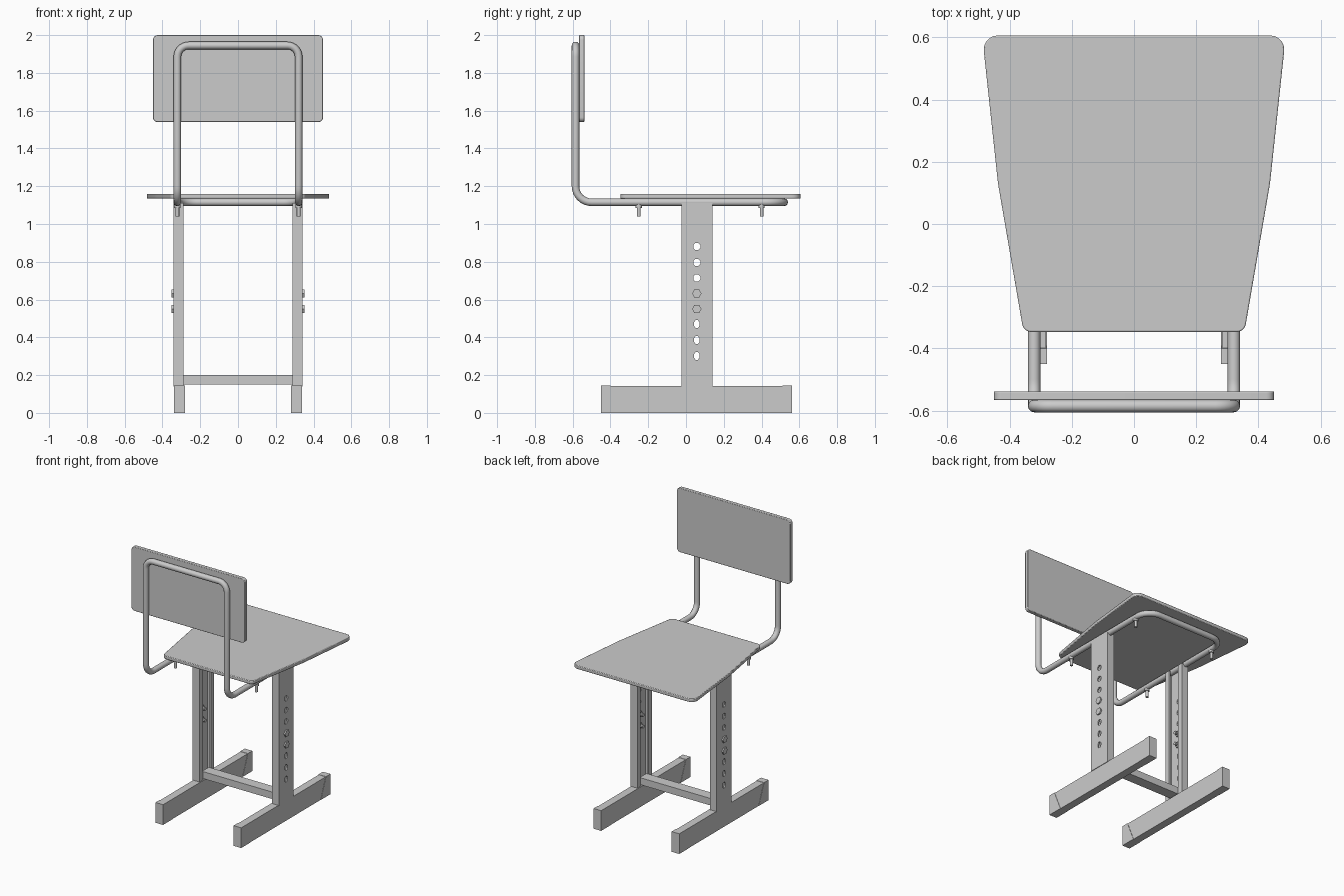
import bpy, bmesh
from math import pi, cos, sin, tan
from mathutils import Vector

if "Cube" in bpy.data.objects:
    bpy.data.objects.remove(bpy.data.objects["Cube"])


def fillet(points, n=5):
    """Round the corners of a closed path given as (point, radius)."""
    out = []
    for i, (p, r) in enumerate(points):
        p = Vector(p)
        if r == 0:
            out.append(p)
            continue
        a = (Vector(points[i - 1][0]) - p).normalized()
        b = (Vector(points[(i + 1) % len(points)][0]) - p).normalized()
        half = a.angle(b) / 2
        start, end = p + a * r / tan(half), p + b * r / tan(half)
        centre = p + (a + b).normalized() * r / sin(half)
        for k in range(n + 1):
            d = (start - centre).normalized().slerp((end - centre).normalized(), k / n)
            out.append(centre + d * r)
    return out


def place(axis, u, v, t):
    return {'x': (t, u, v), 'y': (u, t, v), 'z': (u, v, t)}[axis]


def prism(name, axis, pieces, mirror=None):
    """Extrude outlines along an axis; each piece is (outline, from, to)."""
    bm = bmesh.new()
    for outline, a, b in pieces:
        face = bm.faces.new([bm.verts.new(place(axis, p[0], p[1], a)) for p in outline])
        new = bmesh.ops.extrude_face_region(bm, geom=[face])['geom']
        verts = [g for g in new if isinstance(g, bmesh.types.BMVert)]
        bmesh.ops.translate(bm, verts=verts, vec=place(axis, 0, 0, b - a))
    bmesh.ops.recalc_face_normals(bm, faces=bm.faces)
    mesh = bpy.data.meshes.new(name)
    bm.to_mesh(mesh)
    bm.free()
    obj = bpy.data.objects.new(name, mesh)
    bpy.context.collection.objects.link(obj)
    if mirror:
        add_mirror(obj, mirror)
    return obj


def add_mirror(obj, axes):
    mod = obj.modifiers.new("mirror", 'MIRROR')
    mod.use_axis = ['x' in axes, 'y' in axes, 'z' in axes]
    mod.use_clip = False
    mod.use_mirror_merge = False


def rect(u0, u1, v0, v1):
    return [(u0, v0), (u1, v0), (u1, v1), (u0, v1)]


def ring(u, v, ru, rv, n, turn=0.0):
    return [(u + ru * cos(turn + 2 * pi * k / n), v + rv * sin(turn + 2 * pi * k / n)) for k in range(n)]


def soften(obj, width):
    mod = obj.modifiers.new("edge", 'BEVEL')
    mod.width, mod.segments, mod.limit_method = width, 2, 'ANGLE'
    mod.angle_limit = 1.0


# Seat: tapered board with rounded corners
half = [((0.355, -0.347), 0.03), ((0.437, 0.13), 0.6), ((0.488, 0.606), 0.045)]
other = [((-p[0], p[1]), r) for p, r in reversed(half)]
outline = [(p.x, p.y) for p in fillet([(Vector((*p, 0)), r) for p, r in half + other])]
soften(prism("seat", 'z', [(outline, 1.135, 1.16)]), 0.004)

# Backrest board
corners = [((-0.45, 1.54), 0.025), ((0.45, 1.54), 0.025), ((0.45, 2.0), 0.025), ((-0.45, 2.0), 0.025)]
outline = [(p.x, p.y) for p in fillet([(Vector((*p, 0)), r) for p, r in corners])]
soften(prism("backrest", 'y', [(outline, -0.566, -0.538)]), 0.003)

# Bent tube carrying the seat and backrest
X, Y0, Y1, Z0, Z1 = 0.321, -0.585, 0.52, 1.115, 1.945
path = fillet([((-X, Y0, Z1), 0.06), ((X, Y0, Z1), 0.06), ((X, Y0, Z0), 0.085),
               ((X, Y1, Z0), 0.1), ((-X, Y1, Z0), 0.1), ((-X, Y0, Z0), 0.085)], 8)
curve = bpy.data.curves.new("tube_frame", 'CURVE')
curve.dimensions = '3D'
curve.bevel_depth, curve.bevel_resolution = 0.02, 4
spline = curve.splines.new('POLY')
spline.points.add(len(path) - 1)
for point, p in zip(spline.points, path):
    point.co = (*p, 1)
spline.use_cyclic_u = True
bpy.context.collection.objects.link(bpy.data.objects.new("tube_frame", curve))

# Lipped channel columns, open towards the middle
xo, xi, ya, yb, w = 0.342, 0.288, -0.025, 0.14, 0.01
channel = [(xo, ya), (xo, yb), (xi, yb), (xi, 0.103), (xi + w, 0.103), (xi + w, yb - w),
           (xo - w, yb - w), (xo - w, ya + w), (xi + w, ya + w), (xi + w, 0.012), (xi, 0.012), (xi, ya)]
column = prism("columns", 'z', [(channel, 0.14, 1.112)])

# Row of height adjustment holes
yc = 0.057
holes = [(ring(yc, z, 0.02, 0.02, 8, pi / 8), 0.31, 0.36) for z in (0.88, 0.797, 0.715)]
holes += [(ring(yc, z, 0.016, 0.023, 8, pi / 8), 0.31, 0.36) for z in (0.47, 0.385, 0.302)]
cutter = prism("hole_cutter", 'x', holes)
cutter.hide_render = True
mod = column.modifiers.new("holes", 'BOOLEAN')
mod.operation, mod.solver, mod.object = 'DIFFERENCE', 'EXACT', cutter
bpy.context.view_layer.objects.active = column
bpy.ops.object.modifier_apply(modifier=mod.name)
bpy.data.objects.remove(cutter)
add_mirror(column, 'x')

# Hexagonal column bolts with shank and inner nut
parts = []
for z in (0.632, 0.55):
    parts += [(ring(yc, z, 0.025, 0.025, 6), 0.338, 0.352),
              (ring(yc, z, 0.012, 0.012, 10), 0.297, 0.34),
              (ring(yc, z, 0.022, 0.022, 6), 0.318, 0.333)]
prism("column_bolts", 'x', parts, 'x')

# Feet with slanted end caps
prism("feet", 'x', [(rect(-0.448, 0.56, 0.0, 0.143), 0.282, 0.338)], 'x')
cap_front = [(-0.45, 0), (-0.34, 0), (-0.40, 0.145), (-0.45, 0.145)]
cap_back = [(0.562, 0), (0.455, 0), (0.512, 0.145), (0.562, 0.145)]
prism("foot_caps", 'x', [(cap_front, 0.28, 0.34), (cap_back, 0.28, 0.34)], 'x')

# Crossbar
prism("crossbar", 'x', [(rect(0.02, 0.097, 0.15, 0.2), -0.3, 0.3)])

# Seat fixing screws below the tube
screws = []
for y in (-0.25, 0.4):
    screws += [(ring(X, y, 0.01, 0.01, 10), 1.04, 1.12), (ring(X, y, 0.017, 0.017, 10), 1.085, 1.105)]
prism("seat_screws", 'z', screws, 'x')

# Smooth shading on rounded parts
for obj in bpy.context.scene.objects:
    obj.select_set(obj.type == 'MESH' and obj.name in ("seat", "backrest", "seat_screws"))
bpy.context.view_layer.objects.active = bpy.data.objects["seat"]
bpy.ops.object.shade_smooth_by_angle(angle=0.7)
